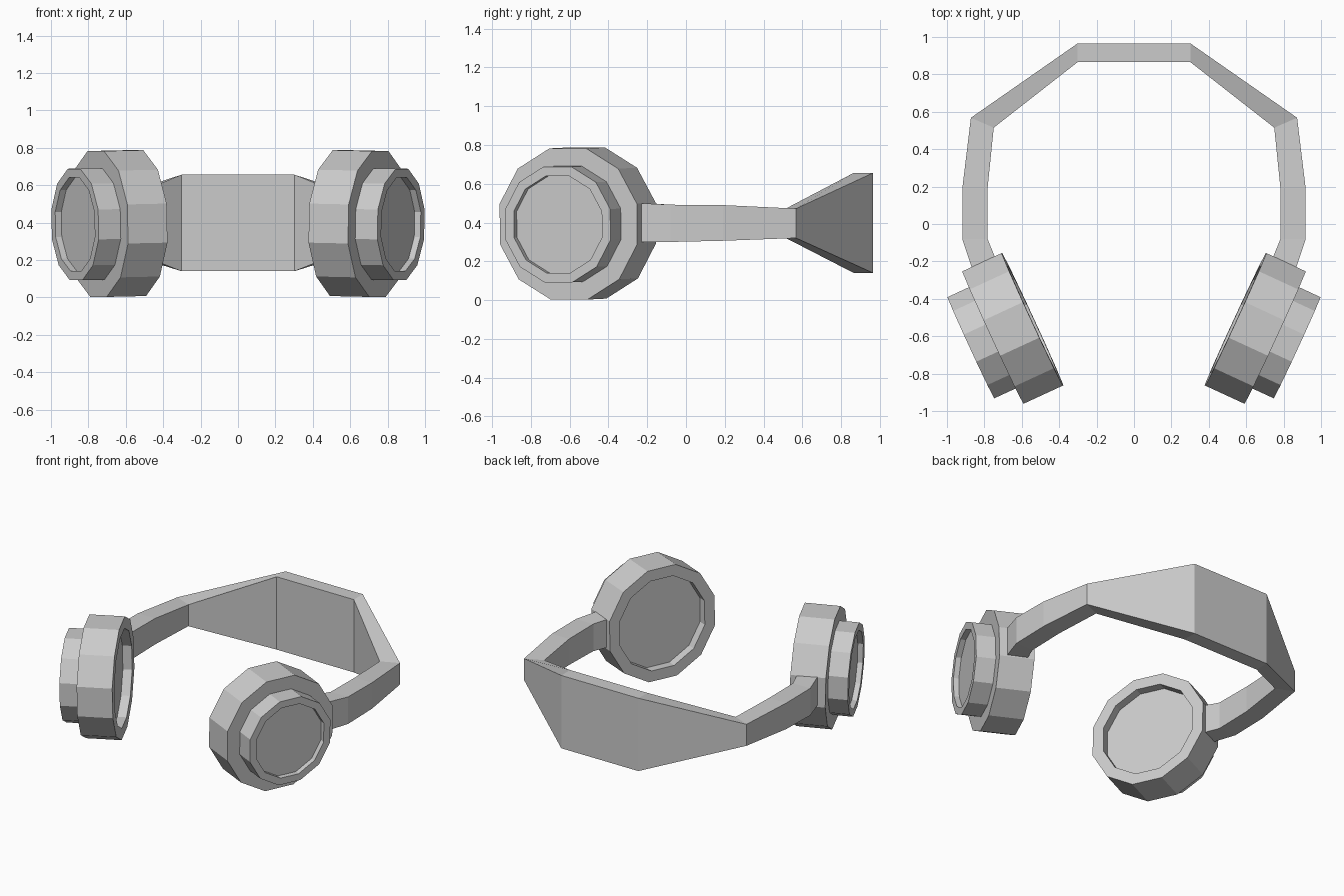
import bpy, bmesh
from math import radians, cos, sin, pi
from mathutils import Vector

if "Cube" in bpy.data.objects:
    bpy.data.objects.remove(bpy.data.objects["Cube"])


def finish(bm, name):
    bmesh.ops.recalc_face_normals(bm, faces=bm.faces)
    mesh = bpy.data.meshes.new(name)
    bm.to_mesh(mesh)
    bm.free()
    obj = bpy.data.objects.new(name, mesh)
    bpy.context.collection.objects.link(obj)
    return obj


def loft(name, rings):
    """Bridge consecutive vertex rings and cap both ends."""
    bm = bmesh.new()
    rows = [[bm.verts.new(p) for p in ring] for ring in rings]
    n = len(rows[0])
    for a, b in zip(rows, rows[1:]):
        for i in range(n):
            j = (i + 1) % n
            bm.faces.new((a[i], a[j], b[j], b[i]))
    bm.faces.new(rows[0])
    bm.faces.new(rows[-1])
    return finish(bm, name)


# Ear cup: stepped 12-sided profile, (distance along axis, flat-to-centre radius)
SIDES = 12
CUP = [(-0.055, 0.315), (-0.116, 0.315), (-0.116, 0.39), (0.116, 0.39),
       (0.116, 0.298), (0.246, 0.298), (0.246, 0.25), (0.21, 0.25)]
yaw, tilt = radians(24.8), radians(1.2)
centre = Vector((0.648, -0.558, 0.395))
axis = Vector((cos(yaw) * cos(tilt), -sin(yaw) * cos(tilt), -sin(tilt)))
across = Vector((sin(yaw), cos(yaw), 0))
up = axis.cross(across)


def cup_ring(t, apothem, side):
    r = apothem / cos(pi / SIDES)
    ring = []
    for i in range(SIDES):
        a = 2 * pi * (i + 0.5) / SIDES
        p = centre + axis * t + across * (r * cos(a)) + up * (r * sin(a))
        ring.append((p.x * side, p.y, p.z))
    return ring


for side, label in ((1, "right"), (-1, "left")):
    loft(label + "_ear_cup", [cup_ring(t, r, side) for t, r in CUP])

# Headband: cross-sections of the right half (outer x, y, inner x, y, bottom, top)
BAND = [(0.865, -0.24, 0.738, -0.19, 0.30, 0.50),
        (0.918, -0.08, 0.783, -0.08, 0.30, 0.492),
        (0.918, 0.19, 0.783, 0.19, 0.306, 0.49),
        (0.872, 0.568, 0.75, 0.515, 0.32, 0.472),
        (0.302, 0.965, 0.302, 0.865, 0.14, 0.656)]


def band_ring(s, side):
    ox, oy, ix, iy, z0, z1 = s
    return [(ox * side, oy, z0), (ox * side, oy, z1),
            (ix * side, iy, z1), (ix * side, iy, z0)]


loft("headband", [band_ring(s, 1) for s in BAND] +
     [band_ring(s, -1) for s in reversed(BAND)])
